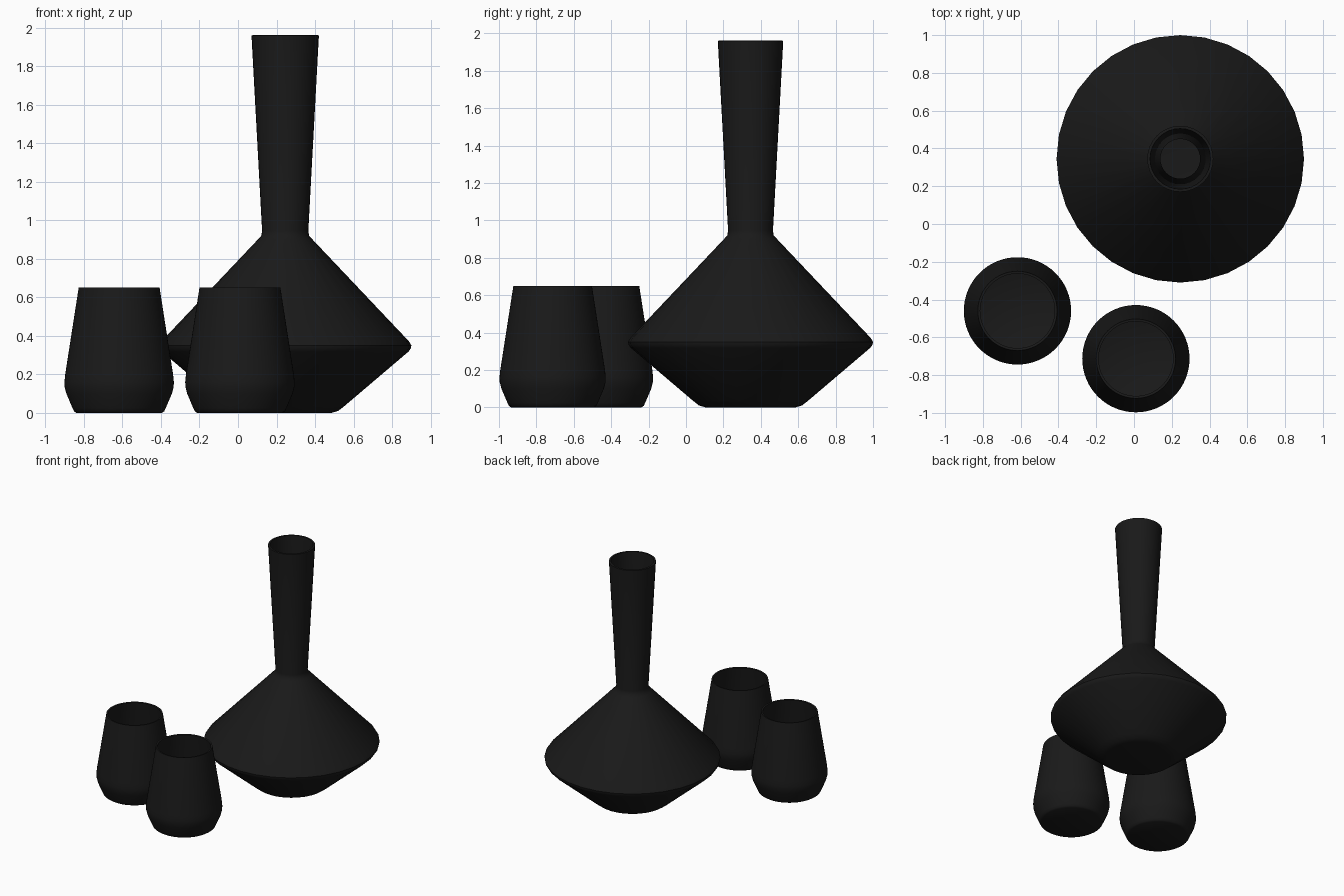
import bpy, bmesh, math
from mathutils import Vector

if "Cube" in bpy.data.objects:
    bpy.data.objects.remove(bpy.data.objects["Cube"])

black = bpy.data.materials.new("matte_black")
black.diffuse_color = (0.01, 0.01, 0.01, 1)
black.use_nodes = True
black.node_tree.nodes["Principled BSDF"].inputs["Base Color"].default_value = black.diffuse_color


def lathe(name, profile, location, sides, wall):
    """Spin an (r, z) profile around z, then give it an inner wall."""
    bm = bmesh.new()
    verts = [bm.verts.new((r, 0, z)) for r, z in profile]
    edges = [bm.edges.new(pair) for pair in zip(verts, verts[1:])]
    bmesh.ops.spin(bm, geom=verts + edges, cent=(0, 0, 0), axis=(0, 0, 1),
                   angle=math.tau, steps=sides)
    bmesh.ops.remove_doubles(bm, verts=bm.verts, dist=1e-4)
    bmesh.ops.recalc_face_normals(bm, faces=bm.faces)
    # the base faces must point down so that the wall grows inwards
    base = min(bm.faces, key=lambda f: f.calc_center_median().z)
    if base.normal.z > 0:
        bmesh.ops.reverse_faces(bm, faces=bm.faces)
    mesh = bpy.data.meshes.new(name)
    bm.to_mesh(mesh)
    bm.free()
    mesh.materials.append(black)
    obj = bpy.data.objects.new(name, mesh)
    obj.location = Vector(location)
    bpy.context.collection.objects.link(obj)
    shell = obj.modifiers.new("wall", 'SOLIDIFY')
    shell.thickness = wall
    shell.offset = -1
    bpy.context.view_layer.objects.active = obj
    obj.select_set(True)
    bpy.ops.object.modifier_apply(modifier=shell.name)
    bpy.ops.object.shade_smooth_by_angle(angle=math.radians(40))
    obj.select_set(False)
    return obj


# Carafe: small base, wide body, flared neck
carafe_profile = [(0, 0), (0.24, 0), (0.275, 0.01), (0.307, 0.035),
                  (0.64, 0.318), (0.652, 0.335), (0.655, 0.35), (0.642, 0.372),
                  (0.14, 0.902), (0.124, 0.92), (0.12, 0.945), (0.175, 1.96)]
lathe("carafe", carafe_profile, (0.245, 0.345, 0), 32, 0.015)

# Two matching cups
cup_profile = [(0, 0), (0.222, 0), (0.234, 0.008), (0.242, 0.025),
               (0.274, 0.1), (0.283, 0.135), (0.284, 0.16), (0.28, 0.2),
               (0.21, 0.65)]
for side, x, y in (("left", -0.617, -0.46), ("right", 0.01, -0.713)):
    lathe(side + "_cup", cup_profile, (x, y, 0), 64, 0.013)
